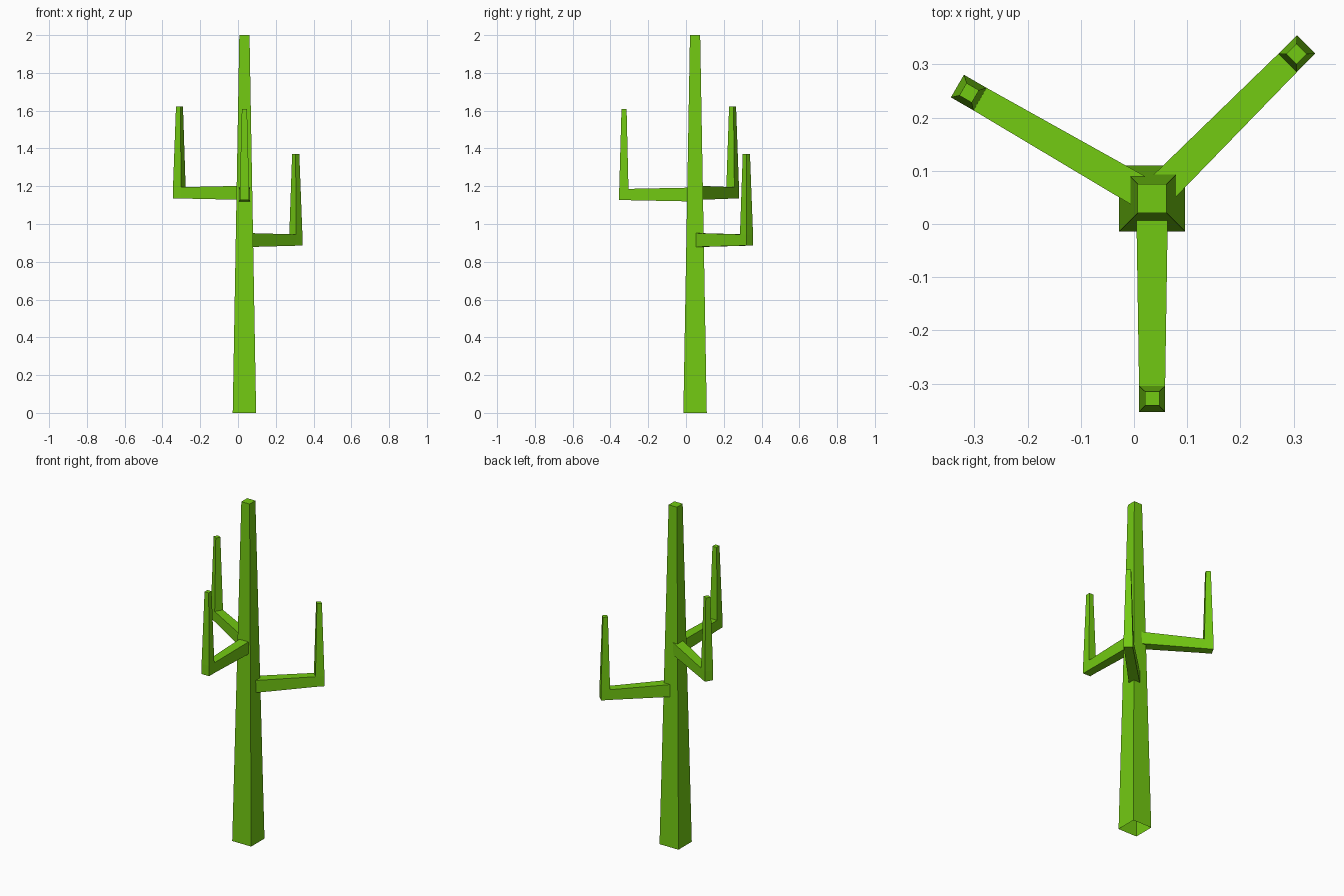
import bpy, bmesh
from math import radians, cos, sin
from mathutils import Vector

if "Cube" in bpy.data.objects:
    bpy.data.objects.remove(bpy.data.objects["Cube"])

green = bpy.data.materials.new("cactus_green")
green.use_nodes = True
color = (0.17, 0.59, 0.006, 1)
green.diffuse_color = color
green.node_tree.nodes["Principled BSDF"].inputs["Base Color"].default_value = color

AXIS = Vector((0.034, 0.048, 0))
UP = Vector((0, 0, 1))


def ring(bm, center, u, v, half_u, half_v):
    """Four corners of a rectangle around a centre."""
    return [bm.verts.new(center + u * half_u * a + v * half_v * b)
            for a, b in ((-1, -1), (1, -1), (1, 1), (-1, 1))]


def bridge(bm, r0, r1, skip=None):
    for i in range(4):
        if i != skip:
            j = (i + 1) % 4
            bm.faces.new((r0[i], r0[j], r1[j], r1[i]))


def finish(bm, name):
    bmesh.ops.recalc_face_normals(bm, faces=bm.faces)
    mesh = bpy.data.meshes.new(name)
    bm.to_mesh(mesh)
    bm.free()
    mesh.materials.append(green)
    bpy.context.collection.objects.link(bpy.data.objects.new(name, mesh))


# Tapered square trunk, open underneath
bm = bmesh.new()
X, Y = Vector((1, 0, 0)), Vector((0, 1, 0))
base = ring(bm, AXIS, X, Y, 0.062, 0.062)
top = ring(bm, AXIS + UP * 2, X, Y, 0.027, 0.027)
bridge(bm, base, top)
bm.faces.new(top)
finish(bm, "trunk")


def arm(name, angle, reach, z, tip_z):
    """Horizontal limb from the trunk that turns up into a tapered tip."""
    bm = bmesh.new()
    out = Vector((cos(radians(angle)), sin(radians(angle)), 0))
    side = UP.cross(out)
    mid = AXIS + UP * z
    half = 0.0245
    start = ring(bm, mid, side, UP, 0.03, 0.037)
    inner = ring(bm, mid + out * (reach - half), side, UP, half, 0.030)
    outer = ring(bm, mid + out * (reach + half), side, UP, half, 0.030)
    bridge(bm, start, inner)
    bridge(bm, inner, outer, skip=2)    # the elbow top stays open for the tip
    bm.faces.new(start)
    bm.faces.new(outer)
    tip = ring(bm, AXIS + out * (reach - 0.001) + UP * tip_z, side, out, 0.0135, 0.0135)
    bridge(bm, [inner[3], inner[2], outer[2], outer[3]], tip)
    bm.faces.new(tip)
    finish(bm, name)


arm("front_arm", -90, 0.377, 1.156, 1.61)
arm("left_arm", 45, 0.385, 0.915, 1.37)
arm("right_arm", 150, 0.398, 1.165, 1.622)
